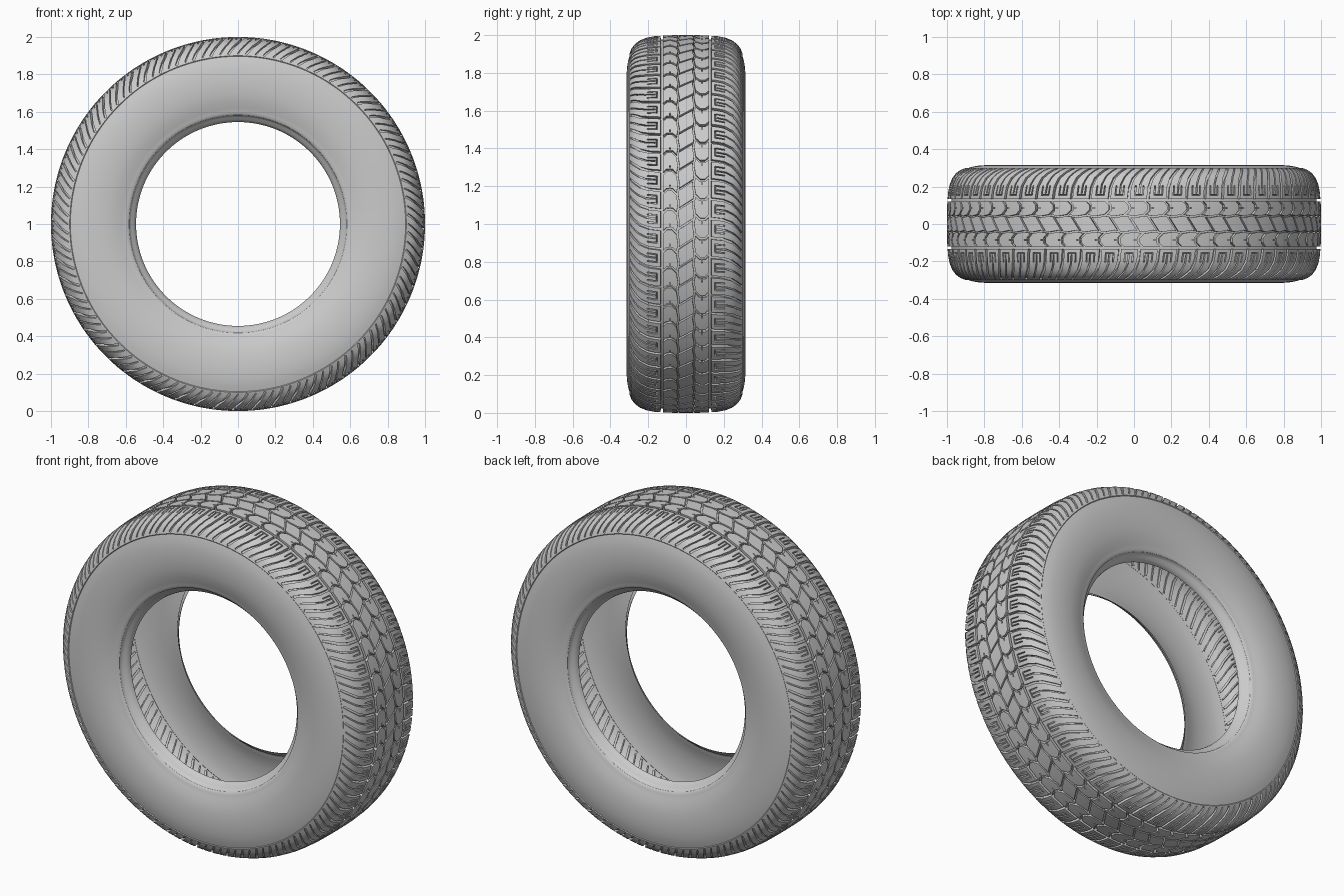
import bpy, bmesh
from math import sin, cos, pi, hypot
from mathutils import Vector
from mathutils.geometry import delaunay_2d_cdt

if "Cube" in bpy.data.objects:
    bpy.data.objects.remove(bpy.data.objects["Cube"])

PITCHES = 60
P = 2 * pi / PITCHES

# Tread cross-section, half width: (y, radius)
TREAD = [(0, 1.0), (0.1, 0.999), (0.17, 0.994), (0.21, 0.986), (0.245, 0.972),
         (0.27, 0.953), (0.288, 0.93), (0.3, 0.9)]
# Sidewall from the tread edge down to the bead
SIDE = [(0.3, 0.9), (0.297, 0.896), (0.306, 0.865), (0.312, 0.83), (0.315, 0.79),
        (0.315, 0.75), (0.311, 0.70), (0.302, 0.655), (0.290, 0.62), (0.283, 0.6),
        (0.281, 0.59), (0.274, 0.582), (0.262, 0.579), (0.254, 0.571),
        (0.245, 0.558), (0.234, 0.549), (0.22, 0.545)]

ARC = [0.0]
for a, b in zip(TREAD, TREAD[1:]):
    ARC.append(ARC[-1] + hypot(b[0] - a[0], b[1] - a[1]))
S = ARC[-1]


def surface(s, u, sunk):
    """Arc position s and angle u to a point on the tread, or on a groove floor."""
    t, i = min(abs(s), S), 0
    while i < len(ARC) - 2 and t > ARC[i + 1]:
        i += 1
    f = (t - ARC[i]) / (ARC[i + 1] - ARC[i])
    y = TREAD[i][0] + f * (TREAD[i + 1][0] - TREAD[i][0])
    r = TREAD[i][1] + f * (TREAD[i + 1][1] - TREAD[i][1])
    if sunk:
        d = 0.021 - 0.014 * max(0, (t - 0.2) / (S - 0.2))
        n = Vector((y * (y / 0.3) ** 2, r - 0.75)).normalized()
        y, r = y - n.x * d, r - n.y * d
    return r * cos(u), y if s >= 0 else -y, 1 + r * sin(u)


# Groove pattern, one pitch
quads = []


def groove(pts, width, copies=range(-2, 4)):
    """Strip along a path, repeated each pitch and turned for the other half."""
    for sign in (1, -1):
        for k in copies:
            path = [Vector((sign * s, sign * u + k * P)) for s, u in pts]
            for a, b in zip(path, path[1:]):
                d = (b - a).normalized() * width / 2
                n = Vector((-d.y, d.x))
                a, b = a - d * 0.6, b + d * 0.6
                quads.append([a - n, b - n, b + n, a + n])


END = S - 0.012
groove([(0.128, -0.3), (0.128, 0.4)], 0.014, [0])                        # main channels
groove([(0.038, 0), (0.047, P * 0.5), (0.038, P)], 0.009)                # zigzag channels
groove([(0.047, 0.052), (0.073, 0.025), (0.102, 0.025), (0.128, 0.05)], 0.011)
groove([(0.085, 0.025), (0.085, 0.002)], 0.006)
groove([(-0.04, -0.026), (0, 0), (0.04, 0.026)], 0.009)                  # centre slots
groove([(0.128, 0.03), (0.2, 0.022), (0.25, 0.004), (END, -0.055)], 0.013)   # shoulder
groove([(0.165, 0.076), (0.215, 0.07), (0.26, 0.05), (END, 0.0)], 0.007)
groove([(0.155, 0.058), (0.205, 0.053)], 0.006)
groove([(0.155, 0.1), (0.205, 0.095)], 0.006)
groove([(0.155, 0.058), (0.155, 0.1)], 0.006)

# Triangulate one tile with the groove outlines and curvature lines cut in
co, edges = [], []


def line(a, b):
    co.extend([Vector(a), Vector(b)])
    edges.append((len(co) - 2, len(co) - 1))


for t in ARC:
    for s in {t, -t}:
        line((s, 0), (s, P))
for k in range(4):
    line((-S, k * P / 3), (S, k * P / 3))
for q in quads:
    if max(v.y for v in q) > -0.01 and min(v.y for v in q) < P + 0.01:
        for i in range(4):
            line(q[i], q[(i + 1) % 4])
verts, _, tris, *_ = delaunay_2d_cdt(co, edges, [], 0, 1e-5, False)


def in_groove(c):
    return any(all((q[(i + 1) % 4] - q[i]).cross(c - q[i]) > 0 for i in range(4))
               for q in quads)


tile, state = [], {}
for f in tris:
    c = (verts[f[0]] + verts[f[1]] + verts[f[2]]) / 3
    if 0 < c.y < P and abs(c.x) < S:
        sunk = in_groove(c)
        tile.append((list(f), sunk))
        for i in range(3):
            state[(f[i], f[(i + 1) % 3])] = sunk
walls = [e for e, sunk in state.items() if not sunk and state.get((e[1], e[0]), False)]


def finish(name, bm):
    me = bpy.data.meshes.new(name)
    bm.to_mesh(me)
    bm.free()
    ob = bpy.data.objects.new(name, me)
    bpy.context.collection.objects.link(ob)
    bpy.ops.object.select_all(action='DESELECT')
    ob.select_set(True)
    bpy.context.view_layer.objects.active = ob
    bpy.ops.object.shade_smooth_by_angle(angle=0.6)


# Tread: tile repeated around the wheel
bm = bmesh.new()
for j in range(PITCHES):
    made = {}

    def vert(i, sunk):
        if (i, sunk) not in made:
            v = verts[i]
            made[i, sunk] = bm.verts.new(surface(v.x, v.y + j * P, sunk))
        return made[i, sunk]

    for f, sunk in tile:
        bm.faces.new([vert(i, sunk) for i in f])
    for a, b in walls:
        bm.faces.new([vert(b, False), vert(a, False), vert(a, True), vert(b, True)])
bmesh.ops.remove_doubles(bm, verts=bm.verts, dist=5e-5)
finish("tread", bm)

# Sidewalls with bead lips
N = PITCHES * 3
for name, side in (("front_sidewall", -1), ("back_sidewall", 1)):
    bm = bmesh.new()
    rings = [[bm.verts.new((r * cos(2 * pi * k / N), side * y, 1 + r * sin(2 * pi * k / N)))
              for k in range(N)] for y, r in SIDE]
    for A, B in zip(rings, rings[1:]):
        for k in range(N):
            m = (k + 1) % N
            f = [A[k], B[k], B[m], A[m]]
            bm.faces.new(f if side > 0 else f[::-1])
    finish(name, bm)
